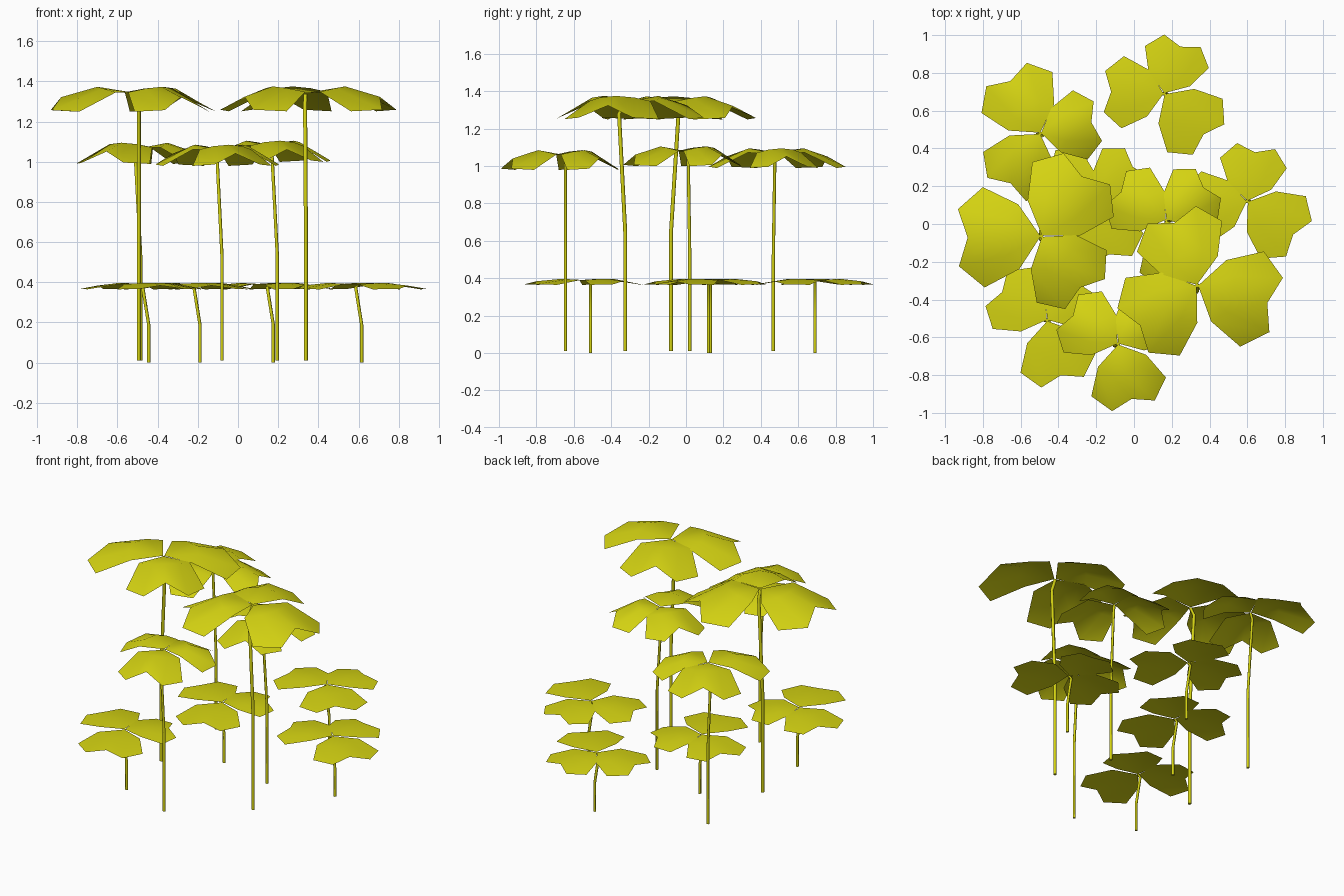
import bpy, bmesh, math
from mathutils import Vector

cube = bpy.data.objects.get("Cube")
if cube:
    bpy.data.objects.remove(cube, do_unlink=True)

mat = bpy.data.materials.new("leaf_yellow")
mat.use_nodes = True
COLOR = (0.66, 0.65, 0.006, 1)
mat.diffuse_color = COLOR
bsdf = next(n for n in mat.node_tree.nodes if n.type == 'BSDF_PRINCIPLED')
bsdf.inputs["Base Color"].default_value = COLOR


def finish(bm, name):
    mesh = bpy.data.meshes.new(name)
    bmesh.ops.recalc_face_normals(bm, faces=bm.faces)
    for f in bm.faces:
        f.smooth = True
    bm.to_mesh(mesh)
    bm.free()
    mesh.materials.append(mat)
    ob = bpy.data.objects.new(name, mesh)
    bpy.context.collection.objects.link(ob)
    return ob


# Heart-shaped leaflet: (angle, radius) rows from the hub outward
INNER = [(-55, .45), (-28, .45), (0, .45), (28, .45), (55, .45)]
OUTER = [(-41, .87), (-19, 1), (0, .84), (19, 1), (41, .87)]


def add_leaflet(bm, hub, axis, size, dome):
    def point(angle, r):
        a = math.radians(angle)
        lateral = r * math.sin(a)
        z = dome * (1.9 * r - 2.5 * r * r - 2 * lateral ** 2)
        t = a + math.radians(axis)
        return bm.verts.new(hub + Vector((size * r * math.cos(t), size * r * math.sin(t), z)))

    centre = point(0, 0.01)
    rows = [[point(*p) for p in row] for row in (INNER, OUTER)]
    for i in range(4):
        bm.faces.new((centre, rows[0][i], rows[0][i + 1]))
        bm.faces.new((rows[0][i], rows[1][i], rows[1][i + 1], rows[0][i + 1]))


def add_stem(name, path, radius, sides=5):
    bm = bmesh.new()
    rings = []
    for p in path:
        rings.append([bm.verts.new(Vector(p) + radius * Vector((
            math.cos(math.tau * k / sides), math.sin(math.tau * k / sides), 0)))
            for k in range(sides)])
    for a, b in zip(rings, rings[1:]):
        for k in range(sides):
            n = (k + 1) % sides
            bm.faces.new((a[k], a[n], b[n], b[k]))
    bm.faces.new(rings[0])
    bm.faces.new(rings[-1])
    ob = finish(bm, name)
    for poly in ob.data.polygons:
        poly.use_smooth = len(poly.vertices) == 4


def add_plant(name, hub, base, bend, axes, sizes, dome, radius):
    """bend = (height, x, y) of the stem just below the leaves."""
    hub = Vector(hub)
    bm = bmesh.new()
    for axis, size in zip(axes, sizes):
        add_leaflet(bm, hub, axis, size, dome)
    # keep all leaf tops facing up
    ob = finish(bm, name + "_leaves")
    for poly in ob.data.polygons:
        if poly.normal.z < 0:
            poly.flip()
    ob.data.update()
    z0, zm = base[2], bend[0]
    path = [base, (base[0], base[1], zm * .5 + z0), (bend[1], bend[2], zm),
            (hub.x, hub.y, hub.z - .002)]
    add_stem(name + "_stem", path, radius)


SMALL = (.357, .313, .335)


def turned(rot):
    return (rot - 46, rot + 71, rot + 178)


# Low plants: hub, rotation
low = [((-.46, -.51), -30), ((-.205, .13), -30), ((.16, .69), 0), ((.60, .12), 10)]
for i, ((x, y), rot) in enumerate(low):
    add_plant(f"low_plant_{i + 1}", (x, y, .388), (x + .015, y, 0),
              (.375, x - .015, y), turned(rot), SMALL, .026, .009)

# Middle plants
add_plant("mid_plant_1", (-.085, -.635, 1.055), (-.08, -.645, .01), (1.02, -.105, -.645),
          turned(-30), SMALL, .085, .009)
add_plant("mid_plant_2", (.17, .02, 1.075), (.195, .02, .01), (1.04, .168, .012),
          turned(-30), SMALL, .085, .009)
add_plant("mid_plant_3", (-.495, .48, 1.065), (-.485, .467, .01), (1.03, -.512, .475),
          (120, 239, 12), (.38, .367, .328), .085, .009)

# Tall plants
add_plant("tall_plant_1", (-.49, -.065, 1.338), (-.495, -.08, .01), (1.28, -.495, -.04),
          (181, 307, 56), (.465, .405, .455), .1, .011)
add_plant("tall_plant_2", (.335, -.325, 1.34), (.337, -.325, .01), (1.28, .333, -.358),
          (-14, 110, 215), (.455, .42, .44), .1, .011)
